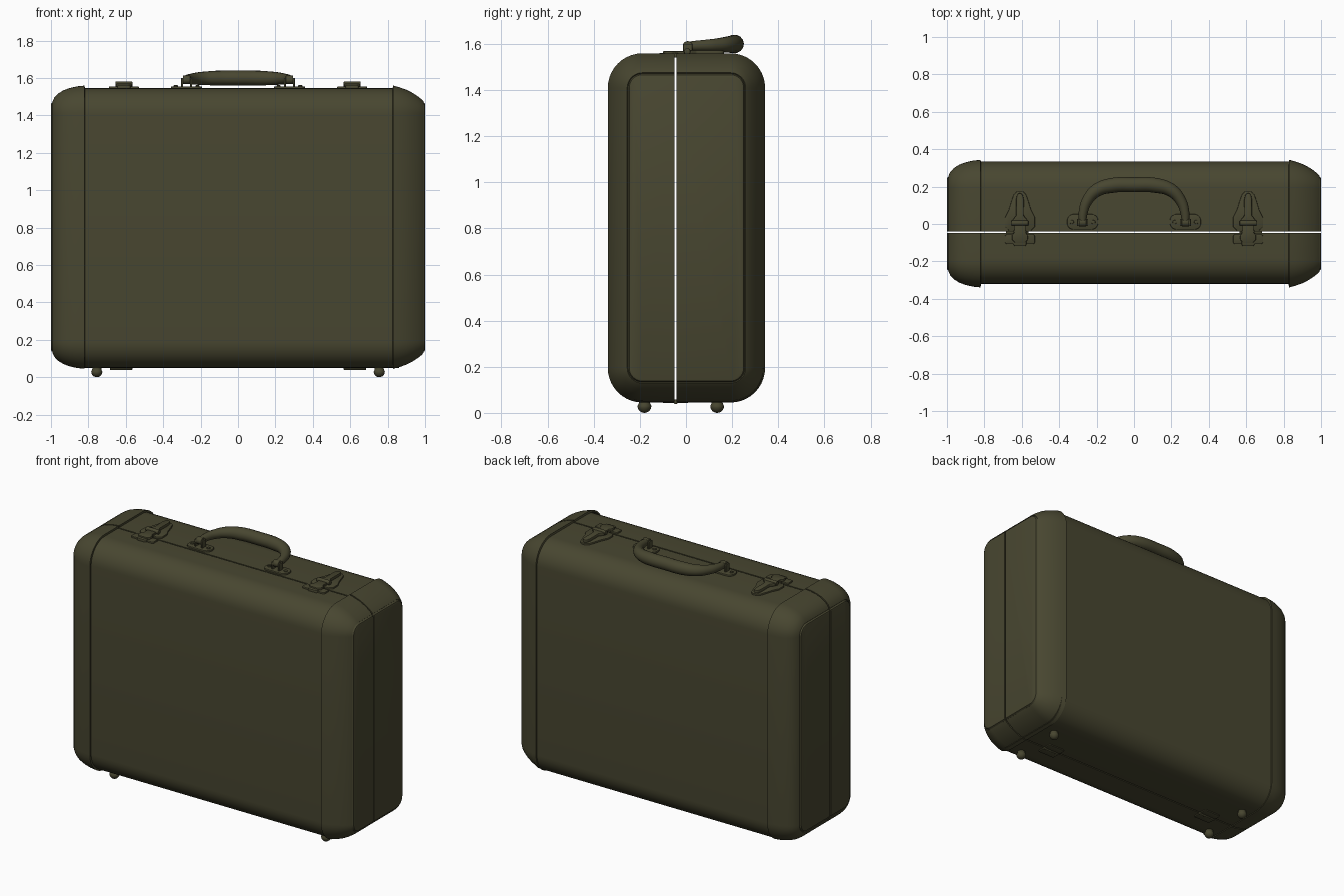
import bpy, bmesh, math
from mathutils import Matrix, Vector

if "Cube" in bpy.data.objects:
    bpy.data.objects.remove(bpy.data.objects["Cube"])

OLIVE = (0.065, 0.062, 0.03, 1)
mat = bpy.data.materials.new("dark olive")
mat.use_nodes = True
mat.diffuse_color = OLIVE
bsdf = mat.node_tree.nodes["Principled BSDF"]
bsdf.inputs["Base Color"].default_value = OLIVE
bsdf.inputs["Roughness"].default_value = 0.6

SEAM, GAP = -0.045, 0.004
TOP, BOTTOM = 1.545, 0.05
SIDES = (("left", 1), ("right", -1))


def finish(obj, angle=35):
    """Apply modifiers, add the material and shade smooth."""
    bpy.ops.object.select_all(action="DESELECT")
    obj.select_set(True)
    bpy.context.view_layer.objects.active = obj
    bpy.ops.object.convert(target="MESH")
    obj.data.materials.clear()
    obj.data.materials.append(mat)
    bpy.ops.object.shade_smooth_by_angle(angle=math.radians(angle))
    return obj


def make(name, bm, bevel=0, solidify=0):
    mesh = bpy.data.meshes.new(name)
    bm.to_mesh(mesh)
    bm.free()
    obj = bpy.data.objects.new(name, mesh)
    bpy.context.collection.objects.link(obj)
    if solidify:
        mod = obj.modifiers.new("Shell", "SOLIDIFY")
        mod.thickness, mod.offset = solidify, -1
    if bevel:
        mod = obj.modifiers.new("Bevel", "BEVEL")
        mod.width, mod.segments = bevel, 2
    return finish(obj)


def section(x, hy, hz, r, cy, cz, steps=10):
    """Rounded rectangle across the case at x."""
    pts = []
    for k, (sy, sz) in enumerate(((1, 1), (-1, 1), (-1, -1), (1, -1))):
        for i in range(steps + 1):
            a = math.pi / 2 * (k + i / steps)
            pts.append(Vector((x, cy + sy * (hy - r) + r * math.cos(a),
                               cz + sz * (hz - r) + r * math.sin(a))))
    return pts


def split_shell(name, rings, close, thickness):
    """Loft rings, then cut into a front and a back half along the seam."""
    for half, sign in (("front", -1), ("back", 1)):
        bm = bmesh.new()
        loops = [[bm.verts.new(p) for p in ring] for ring in rings]
        n = len(loops[0])
        for a, b in zip(loops, loops[1:]):
            for i in range(n):
                j = (i + 1) % n
                bm.faces.new((a[i], a[j], b[j], b[i]))
        if close:
            bm.faces.new(loops[-1])
        bmesh.ops.recalc_face_normals(bm, faces=bm.faces)
        bmesh.ops.bisect_plane(bm, geom=bm.verts[:] + bm.edges[:] + bm.faces[:],
                               plane_co=(0, SEAM + sign * GAP, 0),
                               plane_no=(0, sign, 0), clear_inner=True)
        make(f"{half}_{name}", bm, solidify=thickness)


def plate(name, cx, half, z0, z1, bevel=0.004):
    """Extruded outline, symmetric about cx; half lists (half width, y)."""
    bm = bmesh.new()
    pts = [(cx + w, y) for w, y in half] + [(cx - w, y) for w, y in reversed(half)]
    face = bm.faces.new([bm.verts.new((x, y, z0)) for x, y in pts])
    ext = bmesh.ops.extrude_face_region(bm, geom=[face])
    top = [v for v in ext["geom"] if isinstance(v, bmesh.types.BMVert)]
    bmesh.ops.translate(bm, verts=top, vec=(0, 0, z1 - z0))
    bmesh.ops.recalc_face_normals(bm, faces=bm.faces)
    return make(name, bm, bevel)


def rod(name, centre, radius, length, axis="Z", bevel=0.003):
    bm = bmesh.new()
    rot = Matrix.Rotation(math.pi / 2, 4, "Y") if axis == "X" else Matrix()
    bmesh.ops.create_cone(bm, cap_ends=True, segments=20, radius1=radius,
                          radius2=radius, depth=length,
                          matrix=Matrix.Translation(centre) @ rot)
    return make(name, bm, bevel)


def pad(hw, y0, y1, r, steps=5):
    """Half outline of a rounded pad."""
    arc = [math.pi / 2 * i / steps for i in range(steps + 1)]
    low = [(hw - r + r * math.sin(a), y0 + r - r * math.cos(a)) for a in arc]
    return low + [(w, y0 + y1 - y) for w, y in reversed(low)]


# Main shell, front lid and back base
split_shell("body_shell", [section(x, 0.3275, 0.7475, 0.14, 0.0075, 0.7975)
                           for x in (-0.86, 0.86)], False, 0.012)

# End caps: (x, inset) profiles, finishing with a grooved flat panel
PANEL = [(0.991, 0.084), (0.987, 0.088), (0.997, 0.093), (1.0, 0.1)]
ROUND = {
    "left": [(0.83, 0), (0.86, 0.008), (0.9, 0.022), (0.935, 0.04),
             (0.962, 0.058), (0.982, 0.074)],
    "right": [(0.82, 0), (0.86, 0.004), (0.9, 0.013), (0.935, 0.026),
              (0.962, 0.043), (0.982, 0.064)],
}
for side, s in SIDES:
    rings = [section(s * x, 0.341 - t, 0.757 - t, 0.15 - t, 0.002, 0.802)
             for x, t in ROUND[side] + PANEL]
    split_shell(f"{side}_end_cap", rings, True, 0.012)

# Carrying handle: thick grip tapering to both pivots
path = [(0.275, 0.008, 1.59, 0.5), (0.272, 0.06, 1.592, 0.6),
        (0.25, 0.125, 1.594, 0.72), (0.2, 0.18, 1.597, 0.88),
        (0.12, 0.206, 1.599, 1.0)]
path = [(-x, y, z, r) for x, y, z, r in path] + [(0, 0.21, 1.6, 1.0)] + path[::-1]
curve = bpy.data.curves.new("handle", "CURVE")
curve.dimensions = "3D"
curve.bevel_depth = 0.04
curve.bevel_resolution = 5
curve.resolution_u = 6
curve.use_fill_caps = True
spline = curve.splines.new("BEZIER")
spline.bezier_points.add(len(path) - 1)
for point, (x, y, z, r) in zip(spline.bezier_points, path):
    point.co, point.radius = (x, y, z), r
    point.handle_left_type = point.handle_right_type = "AUTO"
handle = bpy.data.objects.new("handle", curve)
bpy.context.collection.objects.link(handle)
finish(handle)

for side, s in SIDES:
    # Handle mounts: base pad, two upright tabs, pivot and rivets
    hx = s * 0.275
    plate(f"{side}_handle_pad", hx, pad(0.083, -0.03, 0.053, 0.035), TOP - 0.005, TOP + 0.01)
    for part, dx in (("inner", -0.024), ("outer", 0.024)):
        plate(f"{side}_handle_{part}_tab", hx + s * dx, pad(0.005, -0.012, 0.028, 0.003),
              TOP, 1.6, 0.002)
        rod(f"{side}_handle_{part}_rivet", (hx + s * dx * 2.4, 0.01, TOP + 0.01), 0.011, 0.012)
    rod(f"{side}_handle_pivot", (hx, 0.008, 1.59), 0.022, 0.04, "X")

    # Latch: shield plate, raised lever, hook and catch across the seam
    lx = s * 0.61
    plate(f"{side}_latch_plate", lx,
          [(0.06, -0.035), (0.08, -0.015), (0.08, 0.035), (0.06, 0.075),
           (0.045, 0.125), (0.032, 0.16), (0.015, 0.175)], TOP - 0.005, TOP + 0.01)
    plate(f"{side}_latch_lever", lx,
          [(0.04, 0.0), (0.04, 0.022), (0.02, 0.045), (0.021, 0.13),
           (0.016, 0.155), (0.006, 0.165)], TOP + 0.005, TOP + 0.028, 0.006)
    rod(f"{side}_latch_pivot", (lx, 0.005, TOP + 0.022), 0.014, 0.09, "X")
    plate(f"{side}_latch_hook", lx,
          [(0.025, -0.1), (0.042, -0.085), (0.042, -0.06), (0.03, -0.045),
           (0.03, 0.01)], TOP + 0.004, TOP + 0.024)
    plate(f"{side}_catch_plate", lx, pad(0.08, -0.108, -0.055, 0.012), TOP - 0.005, TOP + 0.01)
    plate(f"{side}_catch_tongue", lx, pad(0.035, -0.118, -0.03, 0.012), TOP - 0.005, TOP + 0.015)

    # Hinge under the case
    nx = s * 0.625
    for part, y0, y1 in (("front", -0.1, -0.05), ("back", -0.04, 0.01)):
        plate(f"{side}_hinge_{part}_leaf", nx, pad(0.06, y0, y1, 0.012),
              BOTTOM - 0.007, BOTTOM + 0.005, 0.002)
    rod(f"{side}_hinge_barrel", (nx, SEAM, BOTTOM - 0.002), 0.01, 0.12, "X")

    # Round feet
    for part, y in (("front", -0.18), ("back", 0.135)):
        bm = bmesh.new()
        at = Matrix.Translation((s * 0.755, y, 0.03))
        bmesh.ops.create_uvsphere(bm, u_segments=20, v_segments=12, radius=0.03, matrix=at)
        for v in bm.verts:
            if v.co.z > 0.031:
                v.co.x, v.co.y = s * 0.755 + (v.co.x - s * 0.755) * 0.9, y + (v.co.y - y) * 0.9
        make(f"{side}_{part}_foot", bm)
        rod(f"{side}_{part}_foot_stem", (s * 0.755, y, 0.045), 0.024, 0.03)
